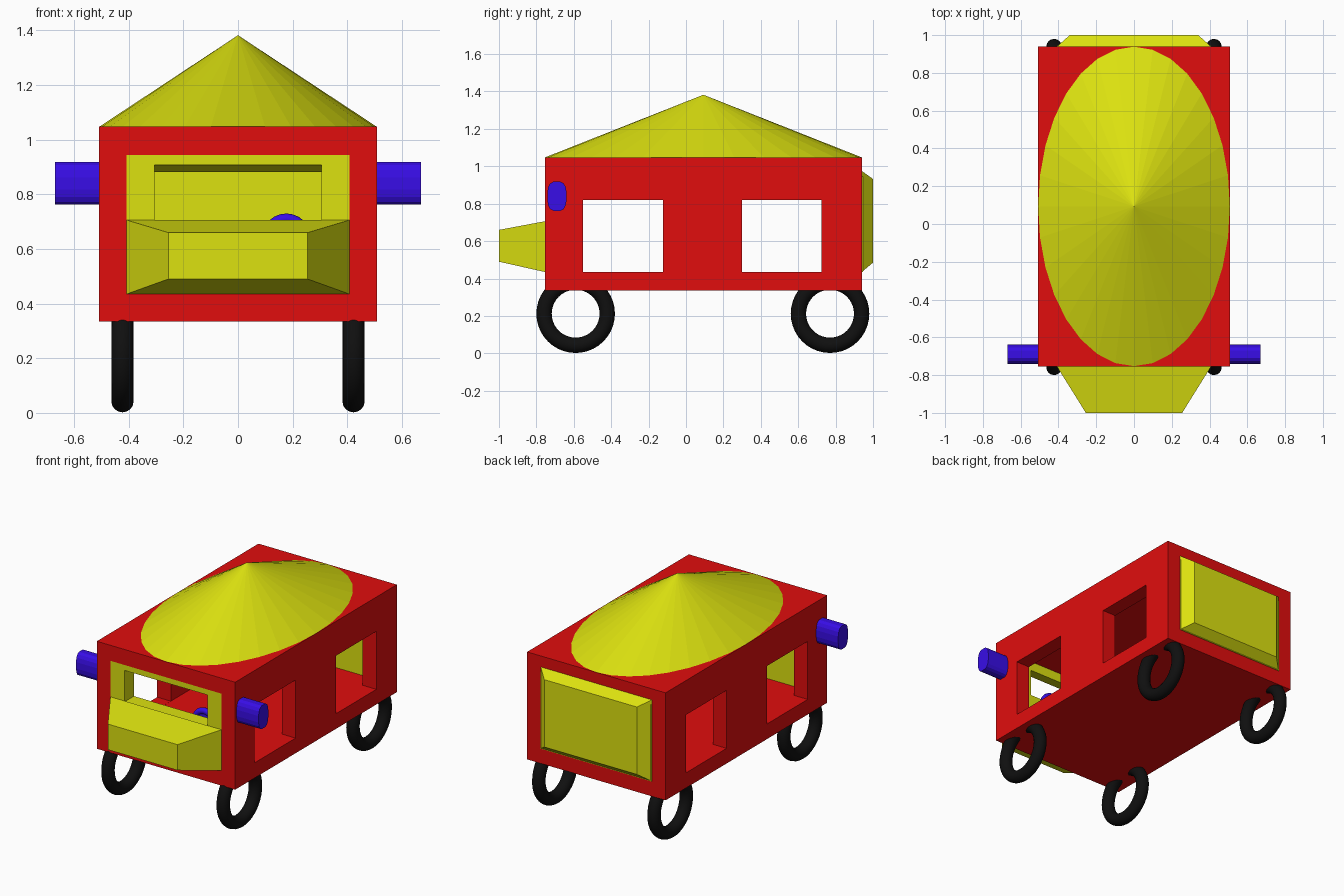
import bpy, bmesh, math
from mathutils import Matrix, Vector

if "Cube" in bpy.data.objects:
    bpy.data.objects.remove(bpy.data.objects["Cube"])


def material(name, rgb):
    m = bpy.data.materials.new(name)
    m.diffuse_color = (*rgb, 1)
    m.use_nodes = True
    m.node_tree.nodes["Principled BSDF"].inputs["Base Color"].default_value = m.diffuse_color
    return m


RED = material("red paint", (0.75, 0.004, 0.004))
YELLOW = material("yellow paint", (0.72, 0.76, 0.005))
BLUE = material("blue plastic", (0.04, 0.004, 0.8))
BLACK = material("black rubber", (0.005, 0.005, 0.005))


def finish(name, bm, mat):
    bmesh.ops.recalc_face_normals(bm, faces=bm.faces)
    me = bpy.data.meshes.new(name)
    bm.to_mesh(me)
    bm.free()
    me.materials.append(mat)
    ob = bpy.data.objects.new(name, me)
    bpy.context.collection.objects.link(ob)
    return ob


def loft(name, mat, rings):
    """Closed solid through matching rings of points."""
    bm = bmesh.new()
    rows = [[bm.verts.new(p) for p in r] for r in rings]
    n = len(rows[0])
    for a, b in zip(rows, rows[1:]):
        for i in range(n):
            j = (i + 1) % n
            bm.faces.new((a[i], a[j], b[j], b[i]))
    bm.faces.new(rows[0])
    bm.faces.new(rows[-1])
    return finish(name, bm, mat)


def rect(y, x, z0, z1):
    return [(-x, y, z0), (x, y, z0), (x, y, z1), (-x, y, z1)]


def block(name, mat, x, y0, y1, z0, z1):
    return loft(name, mat, [rect(y0, x, z0, z1), rect(y1, x, z0, z1)])


def cut(ob, cutter):
    mod = ob.modifiers.new("cut", 'BOOLEAN')
    mod.operation = 'DIFFERENCE'
    mod.solver = 'EXACT'
    mod.object = cutter
    bpy.context.view_layer.objects.active = ob
    bpy.ops.object.modifier_apply(modifier=mod.name)
    bpy.data.objects.remove(cutter)


# Red body: open tube with two windows on each side
body = block("body", RED, 0.508, -0.755, 0.94, 0.335, 1.048)
cut(body, block("cabin_cutter", RED, 0.408, -1.2, 1.2, 0.435, 0.945))
for y0, y1 in ((-0.55, -0.122), (0.3, 0.725)):
    cut(body, block("window_cutter", RED, 0.8, y0, y1, 0.4355, 0.82))

# Windscreen frame with a sloping upper edge
frame = block("windscreen_frame", YELLOW, 0.408, -0.754, -0.655, 0.435, 0.945)
cut(frame, loft("frame_cutter", YELLOW, [rect(-0.76, 0.305, 0.70, 0.91),
                                         rect(-0.65, 0.305, 0.70, 0.88)]))

# Bonnet and rear door, both tapering outward
loft("bonnet", YELLOW, [rect(-1.0, 0.255, 0.49, 0.66), rect(-0.755, 0.408, 0.435, 0.706)])
loft("rear_door", YELLOW, [rect(0.94, 0.408, 0.435, 0.975), rect(1.0, 0.34, 0.485, 0.932)])
block("rear_door_inside", YELLOW, 0.408, 0.84, 0.945, 0.435, 0.945)

# Oval cone roof
bm = bmesh.new()
bmesh.ops.create_cone(bm, cap_ends=True, segments=32, radius1=1, radius2=0, depth=1,
                      matrix=Matrix.Translation((0, 0.093, 1.215)) @ Matrix.Diagonal((0.508, 0.847, 0.335, 1)))
finish("roof", bm, YELLOW)


def torus(name, mat, centre, axis_rot, major, minor, nu=40, nv=16):
    bm = bmesh.new()
    rows = []
    for i in range(nu):
        a = 2 * math.pi * i / nu
        row = []
        for j in range(nv):
            b = 2 * math.pi * j / nv
            r = major + minor * math.cos(b)
            p = axis_rot @ Vector((r * math.cos(a), r * math.sin(a), minor * math.sin(b)))
            row.append(bm.verts.new(p + Vector(centre)))
        rows.append(row)
    for i in range(nu):
        a, b = rows[i], rows[(i + 1) % nu]
        for j in range(nv):
            k = (j + 1) % nv
            bm.faces.new((a[j], b[j], b[k], a[k])).smooth = True
    return finish(name, bm, mat)


# Tyres
turn = Matrix.Rotation(math.pi / 2, 3, 'Y')
for side, sx in (("left", -1), ("right", 1)):
    for end, y in (("front", -0.59), ("rear", 0.77)):
        torus(f"{side}_{end}_tyre", BLACK, (sx * 0.423, y, 0.212), turn, 0.169, 0.041)

    # Side mirrors: short rounded bars
    def oval(x):
        pts = []
        for i in range(16):
            a = 2 * math.pi * (i + 0.5) / 16
            c, s = math.cos(a), math.sin(a)
            pts.append((sx * x, -0.69 + 0.052 * math.copysign(abs(c) ** 0.6, c),
                        0.84 + 0.079 * math.copysign(abs(s) ** 0.8, s)))
        return pts
    loft(f"{side}_mirror", BLUE, [oval(0.508), oval(0.67)])

# Steering wheel and its column
tilt = Matrix.Rotation(math.pi / 2, 3, 'X')
torus("steering_wheel", BLUE, (0.177, -0.6, 0.64), tilt, 0.07, 0.02, 24, 10)
bm = bmesh.new()
bmesh.ops.create_cone(bm, cap_ends=True, segments=16, radius1=0.055, radius2=0.055, depth=0.02,
                      matrix=Matrix.Translation((0.177, -0.6, 0.64)) @ tilt.to_4x4())
bmesh.ops.create_cone(bm, cap_ends=True, segments=16, radius1=0.02, radius2=0.02, depth=0.06,
                      matrix=Matrix.Translation((0.177, -0.63, 0.64)) @ tilt.to_4x4())
finish("steering_column", bm, BLUE)
